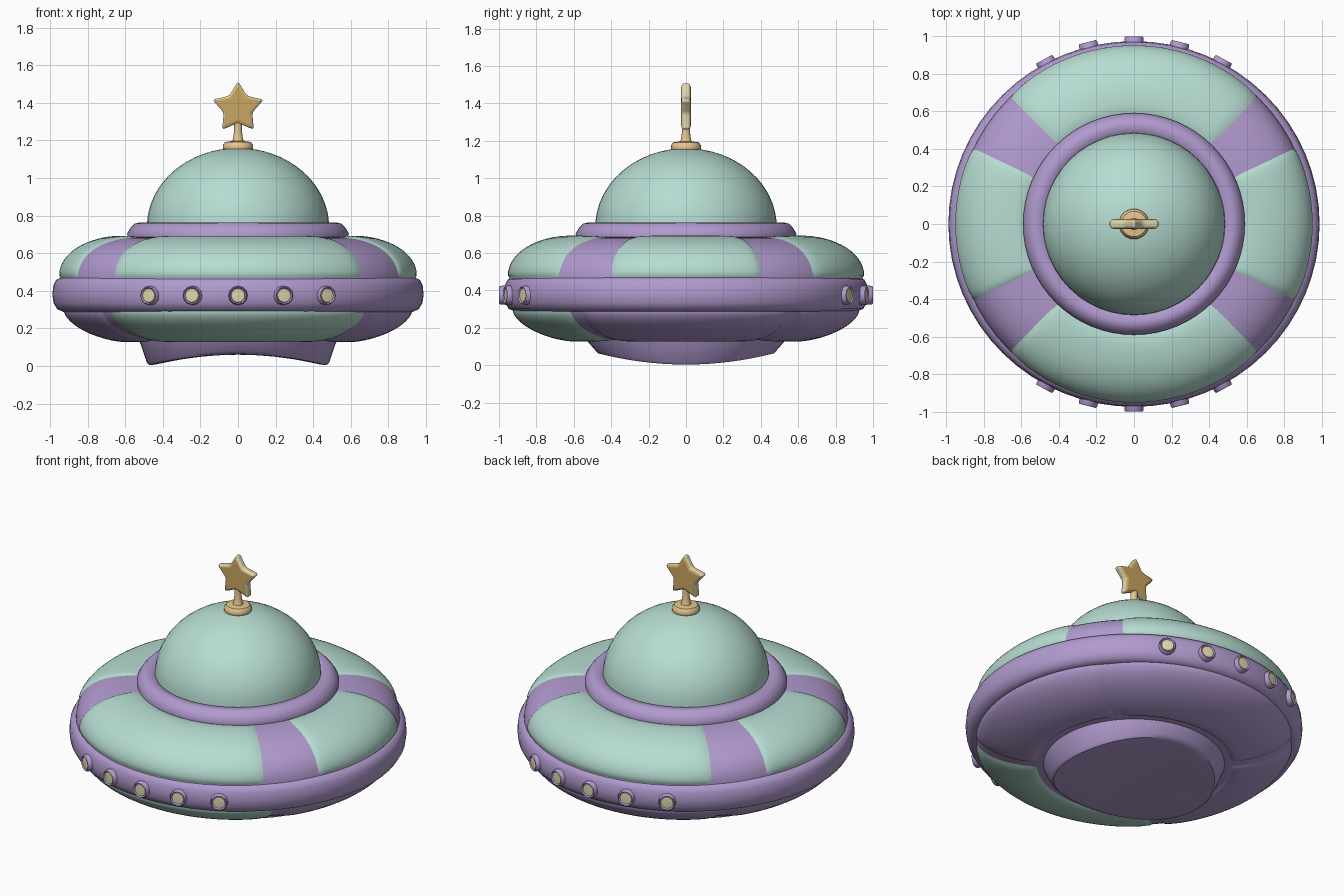
import bpy, bmesh, math
from math import sin, cos, pi, radians
from mathutils import Matrix, Vector

cube = bpy.data.objects.get("Cube")
if cube:
    bpy.data.objects.remove(cube, do_unlink=True)


def material(name, colour):
    m = bpy.data.materials.new(name)
    m.use_nodes = True
    m.diffuse_color = (*colour, 1)
    bsdf = next(n for n in m.node_tree.nodes if n.type == 'BSDF_PRINCIPLED')
    bsdf.inputs["Base Color"].default_value = (*colour, 1)
    return m


mint = material("mint", (0.47, 0.72, 0.64))
purple = material("lilac", (0.44, 0.325, 0.62))
gold = material("star_gold", (0.59, 0.39, 0.12))
amber = material("pale_amber", (0.82, 0.58, 0.29))
cream = material("cream", (0.74, 0.68, 0.43))


def finish(name, bm, *mats, angle=40):
    bmesh.ops.remove_doubles(bm, verts=bm.verts, dist=0.0002)
    bmesh.ops.recalc_face_normals(bm, faces=bm.faces)
    me = bpy.data.meshes.new(name)
    bm.to_mesh(me)
    bm.free()
    for m in mats:
        me.materials.append(m)
    me.shade_smooth()
    me.set_sharp_from_angle(angle=radians(angle))
    ob = bpy.data.objects.new(name, me)
    bpy.context.scene.collection.objects.link(ob)
    return ob


def grid(rows):
    """Skin a list of equally long rows of points."""
    bm = bmesh.new()
    vs = [[bm.verts.new(p) for p in row] for row in rows]
    for a, b in zip(vs, vs[1:]):
        for i in range(len(a) - 1):
            bm.faces.new((a[i], a[i + 1], b[i + 1], b[i]))
    bmesh.ops.remove_doubles(bm, verts=bm.verts, dist=0.0002)
    return bm


def lathe(profile, segs=64):
    turns = [2 * pi * i / segs for i in range(segs + 1)]
    return grid([[(r * cos(a), r * sin(a), z) for a in turns] for r, z in profile])


# Hull curves: rounded quarter profiles, t runs from the rim to the middle
def upper(t, off=0):
    c, s = max(cos(t), 0) ** 0.87, sin(t) ** 0.87
    return 0.55 + 0.395 * c + off * cos(t), 0.45 + 0.235 * s + off * sin(t)


def lower(t, off=0):
    c, s = max(cos(t), 0) ** 1.12, sin(t) ** 1.12
    return 0.55 + 0.37 * c + off * cos(t), 0.31 - 0.175 * s - off * sin(t)


def hull(name, curve):
    pts = [curve(pi / 2 * i / 14) for i in range(15)]
    return finish(name, lathe(pts + [(0, pts[-1][1])]), purple)


def panel(name, curve, middle, half, mat):
    """Puffed cushion whose borders sink into the hull."""
    n, k, rows = 28, 18, []
    for j in range(k + 1):
        v = 2 * j / k - 1
        row = []
        for i in range(n + 1):
            u = 2 * i / n - 1
            puff = (1 - u ** 10) * (1 - v ** 8)
            r, z = curve(pi / 4 * (v + 1), -0.014 + 0.027 * math.sqrt(max(puff, 0)))
            a = radians(middle + u * half)
            row.append((r * cos(a), r * sin(a), z))
        rows.append(row)
    return finish(name, grid(rows), mat)


hull("upper_hull_straps", upper)
hull("lower_hull", lower)
for side, ang in (("left", 0), ("back", 90), ("right", 180), ("front", 270)):
    wide = side in ("front", "back")
    panel(side + "_upper_panel", upper, ang, 46.5 if wide else 26.5, mint)
    panel(side + "_lower_panel", lower, ang, 50 if wide else 40,
          mint if side == "front" else purple)

# Rim band
rim = finish("rim_band", lathe([
    (0.86, 0.30), (0.93, 0.288), (0.962, 0.302), (0.982, 0.335), (0.988, 0.38),
    (0.983, 0.43), (0.968, 0.458), (0.935, 0.474), (0.86, 0.465)]), purple)
rim.scale.y = 0.985

# Dome and the collar around it
finish("dome_collar", lathe([
    (0.55, 0.67), (0.588, 0.685), (0.59, 0.705), (0.572, 0.735), (0.55, 0.757),
    (0.525, 0.763), (0.49, 0.757), (0.46, 0.73)]), purple)
finish("dome", lathe([(0.485 * cos(t), 0.74 + 0.42 * sin(t))
                      for t in (pi / 2 * i / 16 for i in range(17))], 48), mint)

# Base foot with a saddle-shaped underside
foot = lathe([(0.54, 0.16), (0.52, 0.12), (0.485, 0.02), (0.47, 0.004),
              (0.44, 0), (0.33, 0), (0.22, 0), (0.11, 0), (0, 0)])
for v in foot.verts:
    if v.co.z < 0.1:
        v.co.z += 0.06 * (1 - (v.co.x / 0.47) ** 2)
for v in foot.verts:
    v.co.z = max(v.co.z, 0)
finish("base_foot", foot, purple)

# Five lamps at the front and five at the back
for side, turn in (("front", -90), ("back", 90)):
    for i in range(-2, 3):
        out = radians(turn + 14.3 * i)
        place = Matrix.Rotation(out, 4, 'Z') @ Matrix.Translation((0, 0, 0.375)) \
            @ Matrix.Rotation(pi / 2, 4, 'Y')
        for part, mat, prof in (
                ("bezel", purple, [(0.053, 0.93), (0.05, 0.992), (0.045, 0.999),
                                   (0.039, 0.994), (0.037, 0.985)]),
                ("lens", cream, [(0.041, 0.985), (0.036, 0.994), (0, 0.997)])):
            bm = lathe(prof, 12)
            bm.transform(place)
            finish(f"{side}_lamp_{part}_{i + 3}", bm, mat)

# Antenna knob and stem
finish("antenna_knob", lathe([(0.07, 1.14), (0.081, 1.155), (0.081, 1.175),
                              (0.068, 1.192), (0.04, 1.196), (0, 1.196)], 24), amber)
finish("antenna_stem", lathe([(0.034, 1.185), (0.026, 1.21), (0.021, 1.25),
                              (0.02, 1.31)], 16), amber)

# Star: extruded outline, gold faces and cream sides, softened edges
bm = bmesh.new()
outline = []
for i in range(10):
    r = 0.08 if i % 2 else 0.143
    a = pi / 2 + i * pi / 5
    outline.append(bm.verts.new((r * cos(a), -0.026, 1.373 + r * sin(a))))
face = bm.faces.new(outline)
ext = bmesh.ops.extrude_face_region(bm, geom=[face], use_keep_orig=True)
bmesh.ops.translate(bm, vec=Vector((0, 0.052, 0)),
                    verts=[g for g in ext["geom"] if isinstance(g, bmesh.types.BMVert)])
bm.normal_update()
for f in bm.faces:
    f.material_index = 0 if abs(f.normal.y) > 0.5 else 1
star = finish("antenna_star", bm, gold, cream, angle=60)
bev = star.modifiers.new("soft_edges", 'BEVEL')
bev.width = 0.016
bev.segments = 3
bev.limit_method = 'ANGLE'
